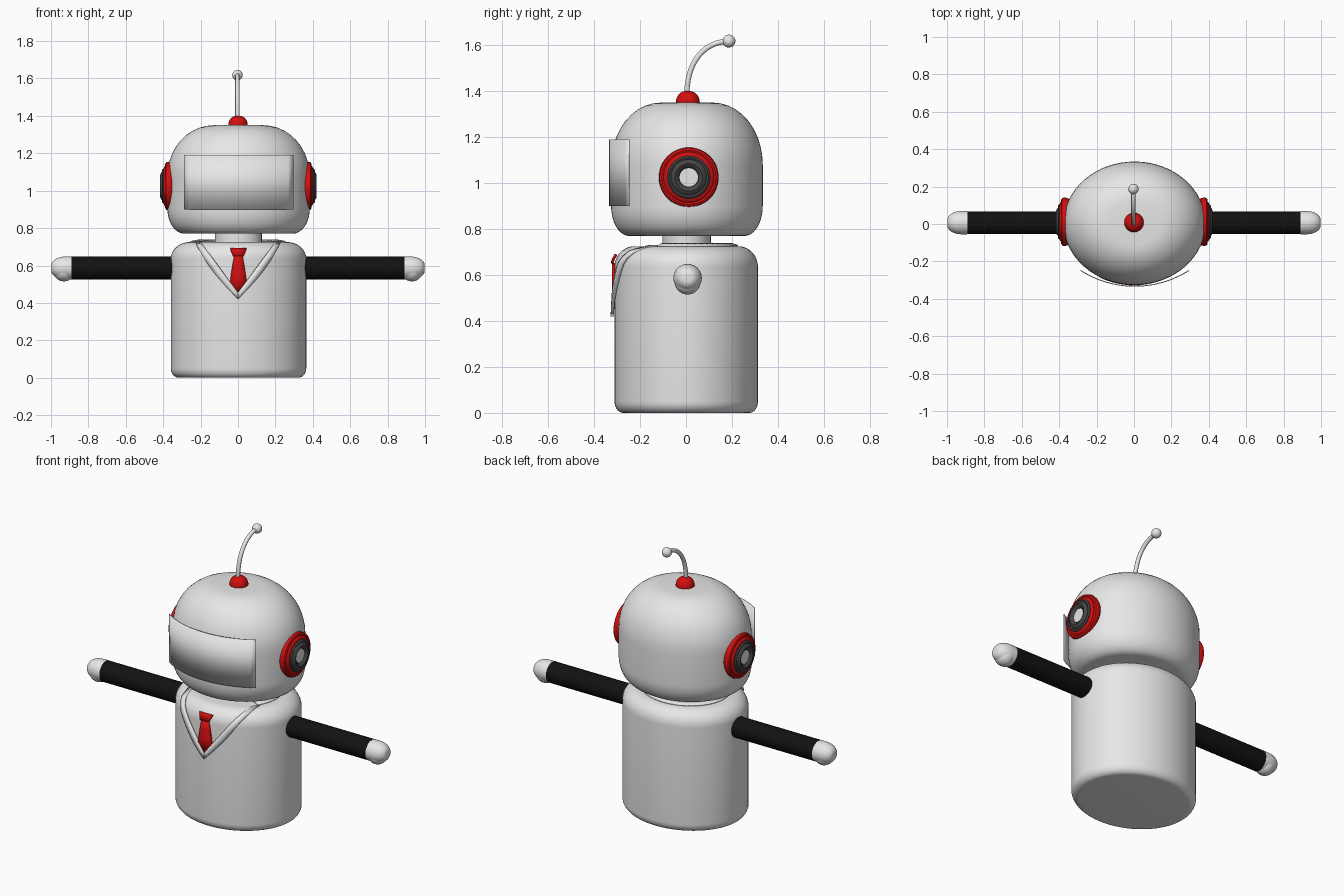
import bpy, bmesh
from math import sin, cos, pi, sqrt, radians
from mathutils import Matrix, Vector

cube = bpy.data.objects.get("Cube")
if cube:
    bpy.data.objects.remove(cube)


def material(name, r, g, b):
    m = bpy.data.materials.new(name)
    m.use_nodes = True
    m.diffuse_color = (r, g, b, 1)
    m.node_tree.nodes["Principled BSDF"].inputs["Base Color"].default_value = (r, g, b, 1)
    return m


WHITE = material("white shell", 0.8, 0.8, 0.8)
RED = material("red", 0.65, 0.005, 0.005)
BLACK = material("black sleeve", 0.006, 0.006, 0.006)
GREY = material("dark grey", 0.06, 0.06, 0.06)


def finish(bm, name, mat, angle=40):
    bmesh.ops.remove_doubles(bm, verts=bm.verts, dist=0.00005)
    bmesh.ops.recalc_face_normals(bm, faces=bm.faces)
    mesh = bpy.data.meshes.new(name)
    bm.to_mesh(mesh)
    bm.free()
    mesh.materials.append(mat)
    ob = bpy.data.objects.new(name, mesh)
    bpy.context.collection.objects.link(ob)
    bpy.ops.object.select_all(action='DESELECT')
    ob.select_set(True)
    bpy.context.view_layer.objects.active = ob
    bpy.ops.object.shade_smooth_by_angle(angle=radians(angle))
    return ob


def lathe(name, profile, mat, matrix=Matrix(), rx=1, ry=1, steps=48):
    """Spin (radius, height) points about z, then place the result."""
    bm = bmesh.new()
    rings = []
    for r, h in profile:
        ring = []
        for i in range(steps):
            a = 2 * pi * i / steps
            ring.append(bm.verts.new(matrix @ Vector((r * rx * cos(a), r * ry * sin(a), h))))
        rings.append(ring)
    for low, high in zip(rings, rings[1:]):
        for i in range(steps):
            j = (i + 1) % steps
            bm.faces.new((low[i], low[j], high[j], high[i]))
    bm.faces.new(rings[0][::-1])
    bm.faces.new(rings[-1])
    return finish(bm, name, mat)


def rounded(z0, z1, bottom, top, n=10):
    """Unit-radius barrel profile with elliptical corners (width, height)."""
    (bw, bh), (tw, th) = bottom, top
    arc = [i * pi / 2 / n for i in range(n + 1)]
    return ([(1 - bw + bw * sin(t), z0 + bh - bh * cos(t)) for t in arc]
            + [(1 - tw + tw * cos(t), z1 - th + th * sin(t)) for t in arc])


def ball(name, centre, radius, mat):
    bm = bmesh.new()
    bmesh.ops.create_uvsphere(bm, u_segments=24, v_segments=14, radius=radius,
                              matrix=Matrix.Translation(centre))
    return finish(bm, name, mat)


def ribbon(name, inner, outer, mat, thickness):
    """Strip between two point rows, thickened evenly."""
    bm = bmesh.new()
    a = [bm.verts.new(p) for p in inner]
    b = [bm.verts.new(p) for p in outer]
    for i in range(len(a) - 1):
        bm.faces.new((a[i], a[i + 1], b[i + 1], b[i]))
    ob = finish(bm, name, mat)
    mod = ob.modifiers.new("thickness", 'SOLIDIFY')
    mod.thickness = thickness
    mod.offset = 0
    return ob


# Head, neck and body
lathe("head", rounded(0.77, 1.35, (0.24, 0.13), (0.65, 0.27)), WHITE,
      Matrix.Translation((0.003, 0.004, 0)), 0.38, 0.33, 64)
lathe("neck", [(1, 0.7), (1, 0.8)], WHITE, Matrix.Translation((0.002, 0.003, 0)), 0.125, 0.105)
BODY_X, BODY_Y, BODY_TOP, CORNER_W, CORNER_H = 0.362, 0.312, 0.725, 0.27, 0.09
lathe("body", rounded(0, BODY_TOP, (0.12, 0.05), (CORNER_W, CORNER_H)), WHITE,
      Matrix.Translation((0.003, 0.001, 0)), BODY_X, BODY_Y, 64)


def chest(x, z, lift):
    """Point on the front of the body, pushed outward by lift."""
    k = min(max((z - BODY_TOP + CORNER_H) / CORNER_H, 0), 1)
    s = 1 - CORNER_W + CORNER_W * sqrt(1 - k * k)
    return (x, -BODY_Y * sqrt(max(s * s - (x / BODY_X) ** 2, 0)) - lift, z)


# Curved face visor
R, HALF, N = 0.537, radians(32.7), 20
arc = [-HALF + 2 * HALF * i / N for i in range(N + 1)]
row = [(0.004 + R * sin(t), 0.204 - R * cos(t)) for t in arc]
ribbon("visor", [(x, y, 0.9) for x, y in row], [(x, y, 1.19) for x, y in row], WHITE, 0.005)

# Collar: two lapels and a band around the back of the neck
for side, label in ((1, "left"), (-1, "right")):
    inner, outer = [], []
    for i in range(13):
        t = i / 12
        inner.append(chest(side * 0.2 * t, 0.455 + 0.27 * t, 0.007))
        outer.append(chest(side * (0.23 * t + 0.02 * sin(pi * t)), 0.42 + 0.305 * t, 0.009))
    ribbon(label + "_lapel", inner, outer, WHITE, 0.014)
band = [radians(-32 + 244 * i / 32) for i in range(33)]
ribbon("collar_band", [(0.21 * cos(a), 0.2 * sin(a), 0.735) for a in band],
       [(0.255 * cos(a), 0.225 * sin(a), 0.727) for a in band], WHITE, 0.008)

# Tie: knot and blade follow the chest
for name, rows in (("tie_knot", [(0.043, 0.69), (0.036, 0.67), (0.027, 0.65)]),
                   ("tie_blade", [(0.022, 0.652), (0.032, 0.6), (0.041, 0.54),
                                  (0.047, 0.49), (0.001, 0.452)])):
    lift = 0.012 if name == "tie_knot" else 0.005
    ribbon(name, [chest(0.002 - w, z, lift) for w, z in rows],
           [chest(0.002 + w, z, lift) for w, z in rows], RED, 0.012)

# Arms, hands and ears on both sides
for side, label in ((1, "left"), (-1, "right")):
    turn = Matrix.Rotation(side * pi / 2, 4, 'Y')
    arm = Matrix.Translation((0, 0.007, 0.587)) @ turn
    lathe(label + "_arm", [(0.061, 0.33), (0.061, 0.89)], BLACK, arm, steps=32)
    lathe(label + "_hand", rounded(0.885, 0.998, (0.1, 0.01), (0.75, 0.075)), WHITE,
          arm, 0.061, 0.062, 32)
    ball(label + "_thumb", (side * 0.93, 0.007, 0.572), 0.057, WHITE)
    ear = Matrix.Translation((0.002, 0.012, 1.025)) @ turn
    lathe(label + "_ear_pad", [(0.115, 0.33), (0.127, 0.36), (0.13, 0.373), (0.127, 0.386),
                               (0.118, 0.391), (0.11, 0.388), (0.104, 0.396), (0.095, 0.399),
                               (0.085, 0.396)], RED, ear)
    lathe(label + "_ear_ring", [(0.094, 0.39), (0.094, 0.402), (0.086, 0.409), (0.078, 0.405),
                                (0.07, 0.414), (0.06, 0.418), (0.05, 0.413), (0.042, 0.402)],
          GREY, ear)
    lathe(label + "_ear_centre", [(0.04, 0.39), (0.04, 0.406)], WHITE, ear)

# Antenna: red base, bent rod and tip
lathe("antenna_base", rounded(1.335, 1.4, (0.01, 0.01), (0.8, 0.05)), RED,
      Matrix.Translation((0, 0.008, 0)), 0.052, 0.052, 32)
curve = bpy.data.curves.new("antenna_rod", 'CURVE')
curve.dimensions = '3D'
curve.bevel_depth = 0.012
curve.bevel_resolution = 3
curve.use_fill_caps = True
spline = curve.splines.new('BEZIER')
spline.bezier_points.add(1)
for p, (co, left, right) in zip(spline.bezier_points, (
        ((1.38, 0.003), (1.3, 0.003), (1.53, 0.003)),
        ((1.617, 0.18), (1.613, 0.08), (1.62, 0.22)))):
    p.co, p.handle_left, p.handle_right = [(-0.003, y, z) for z, y in (co, left, right)]
curve.materials.append(WHITE)
bpy.context.collection.objects.link(bpy.data.objects.new("antenna_rod", curve))
ball("antenna_tip", (-0.003, 0.187, 1.618), 0.028, WHITE)
